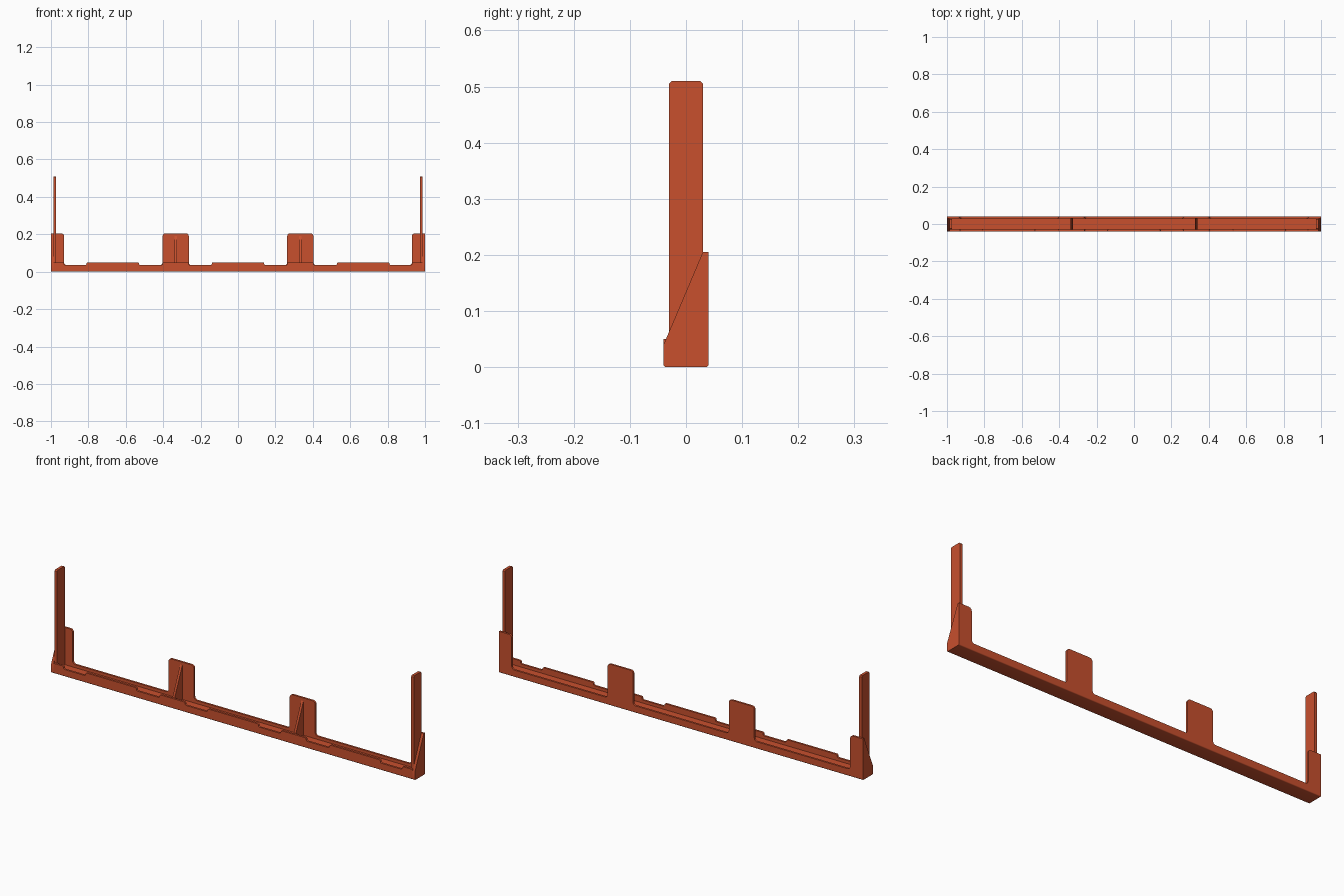
import bpy, bmesh, math
from mathutils import Vector

if "Cube" in bpy.data.objects:
    bpy.data.objects.remove(bpy.data.objects["Cube"])

orange = bpy.data.materials.new("burnt_orange")
orange.diffuse_color = (0.58, 0.08, 0.027, 1)
orange.use_nodes = True
orange.node_tree.nodes["Principled BSDF"].inputs["Base Color"].default_value = orange.diffuse_color


def extrude(name, outline, axis, a, b):
    """Prism from a 2D outline: axis 'x' takes (y, z) points, 'y' takes (x, z) points."""
    bm = bmesh.new()
    place = (lambda p, t: (t, p[0], p[1])) if axis == 'x' else (lambda p, t: (p[0], t, p[1]))
    face = bm.faces.new([bm.verts.new(place(p, a)) for p in outline])
    moved = bmesh.ops.extrude_face_region(bm, geom=[face])['geom']
    bmesh.ops.translate(bm, verts=[v for v in moved if isinstance(v, bmesh.types.BMVert)],
                        vec=Vector(place((0, 0), b - a)))
    bmesh.ops.recalc_face_normals(bm, faces=bm.faces)
    mesh = bpy.data.meshes.new(name)
    bm.to_mesh(mesh)
    bm.free()
    mesh.materials.append(orange)
    obj = bpy.data.objects.new(name, mesh)
    bpy.context.collection.objects.link(obj)
    bpy.context.view_layer.objects.active = obj
    bpy.ops.object.select_all(action='DESELECT')
    obj.select_set(True)
    bpy.ops.object.shade_smooth_by_angle(angle=math.radians(30))
    return obj


def rounded(corners, steps=5):
    """Round each (x, z, radius) corner with a short curve."""
    pts = []
    for i, (x, z, r) in enumerate(corners):
        p = Vector((x, z))
        if r == 0:
            pts.append(p)
            continue
        u = (Vector(corners[i - 1][:2]) - p).normalized()
        v = (Vector(corners[(i + 1) % len(corners)][:2]) - p).normalized()
        for k in range(steps + 1):
            t = k / steps * math.pi / 2
            pts.append(p + u * r * (1 - math.sin(t)) + v * r * (1 - math.cos(t)))
    return pts


def stepped_wall(end, spans, bottom, low, high, r):
    """Wall outline that rises from low to high over each (left, right) span."""
    c = [(end, bottom, 0), (-end, bottom, 0)]
    for left, right in spans:
        if left <= -end:
            c.append((-end, high, 0))
        else:
            c += [(left, low, r), (left, high, r)]
        if right >= end:
            c.append((end, high, 0))
        else:
            c += [(right, high, r), (right, low, r)]
    return rounded(c)


SEAM, LOW, FLOOR = 0.006, 0.035, 0.02
tabs = [(-1, -0.93), (-0.403, -0.263), (0.263, 0.403), (0.93, 1)]
ridges = [(-0.81, -0.53), (-0.14, 0.14), (0.53, 0.81)]

# Floor of the tray with rounded lower edges
extrude("tray_floor", rounded([(-0.04, SEAM, 0), (-0.04, 0, 0.005), (0.04, 0, 0.005),
                               (0.04, SEAM, 0), (0.03, SEAM, 0), (0.03, FLOOR, 0),
                               (-0.03, FLOOR, 0), (-0.03, SEAM, 0)]), 'x', -1, 1)

# Back wall with tall tabs, front lip with low ridges
extrude("back_wall", stepped_wall(1, tabs, SEAM, LOW, 0.205, 0.015), 'y', 0.03, 0.04)
extrude("front_lip", stepped_wall(0.987, sorted(tabs + ridges), SEAM, LOW, 0.05, 0.007),
        'y', -0.04, -0.03)

for side, s in (("left", -1), ("right", 1)):
    # Sloping end wall
    extrude(side + "_end_wall", [(-0.04, SEAM), (0.03, SEAM), (0.03, 0.205), (-0.04, 0.04)],
            'x', s * 0.987, s)
    # Tall upright post
    post = extrude(side + "_post", [(-0.03, FLOOR), (0.03, FLOOR), (0.03, 0.505), (0.025, 0.51),
                                    (-0.025, 0.51), (-0.03, 0.505)], 'x', s * 0.973, s * 0.987)
    # Triangular brace in front of the middle tab
    extrude(side + "_brace", [(-0.03, FLOOR), (0.03, FLOOR), (0.03, 0.19), (-0.03, 0.05)],
            'x', s * 0.333 - 0.006, s * 0.333 + 0.006)
